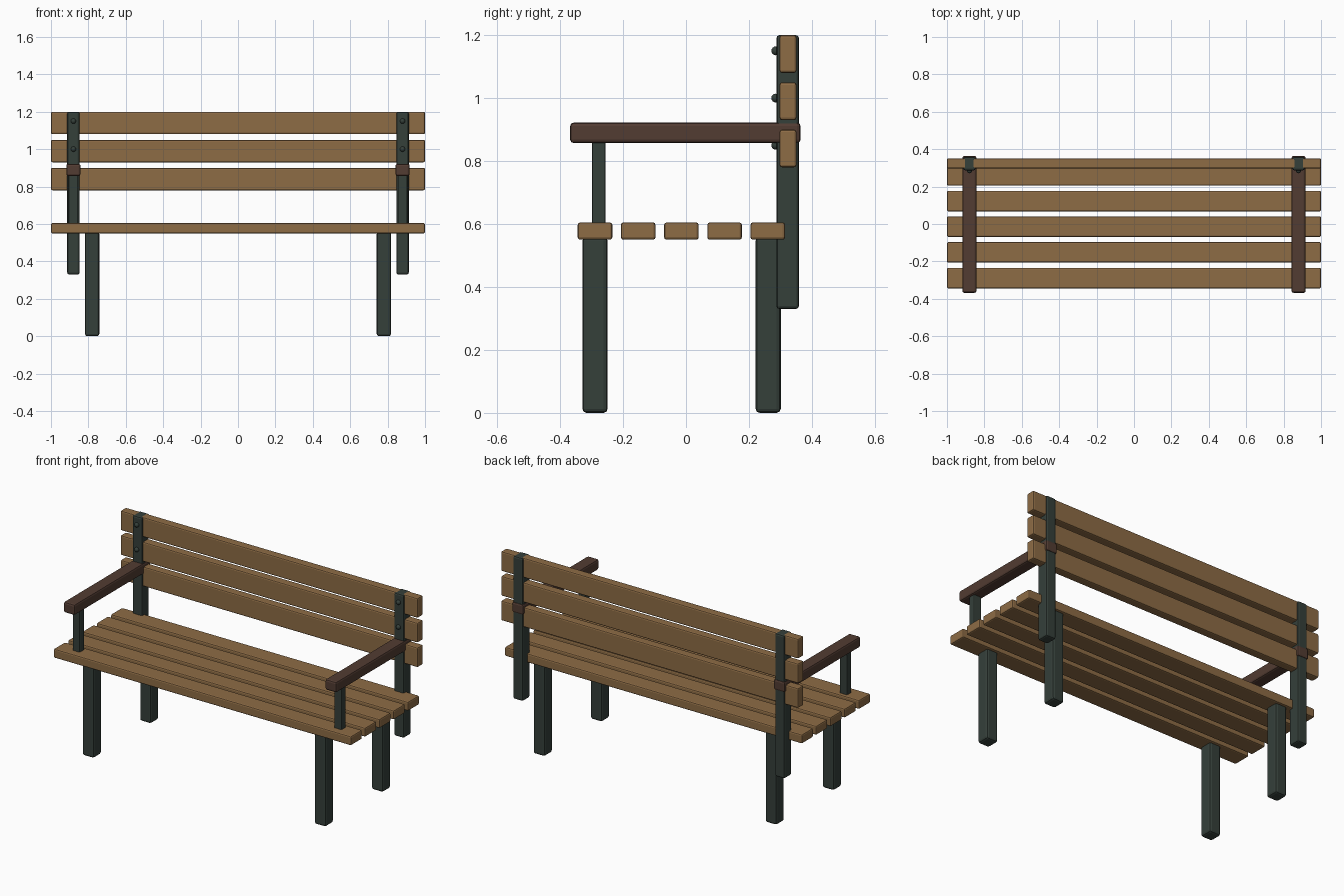
import bpy

if "Cube" in bpy.data.objects:
    bpy.data.objects.remove(bpy.data.objects["Cube"])


def material(name, color):
    m = bpy.data.materials.new(name)
    m.diffuse_color = (*color, 1)
    m.use_nodes = True
    m.node_tree.nodes["Principled BSDF"].inputs["Base Color"].default_value = m.diffuse_color
    return m


WOOD = material("light_wood", (0.27, 0.15, 0.06))
DARK = material("dark_wood", (0.085, 0.045, 0.032))
IRON = material("green_iron", (0.035, 0.05, 0.042))


def smooth(o):
    bpy.ops.object.select_all(action='DESELECT')
    o.select_set(True)
    bpy.context.view_layer.objects.active = o
    bpy.ops.object.shade_smooth_by_angle()


def bar(name, x, y, z, mat, bevel):
    """Bevelled box from (min, max) ranges."""
    ranges = (x, y, z)
    bpy.ops.mesh.primitive_cube_add(size=1, location=[(a + b) / 2 for a, b in ranges])
    o = bpy.context.object
    o.name = name
    o.scale = [b - a for a, b in ranges]
    bpy.ops.object.transform_apply(location=False, rotation=False, scale=True)
    mod = o.modifiers.new("bevel", 'BEVEL')
    mod.width = bevel
    mod.segments = 2
    o.data.materials.append(mat)
    return o


def around(c, w):
    return (c - w / 2, c + w / 2)


# Seat slats
for i in range(5):
    bar(f"seat_slat_{i + 1}", (-1, 1), around(-0.289 + i * 0.1372, 0.11),
        (0.55, 0.605), WOOD, 0.008)

# Backrest slats
for i in range(3):
    bar(f"back_slat_{i + 1}", (-1, 1), (0.297, 0.351),
        around(0.84 + i * 0.15, 0.12), WOOD, 0.008)

for side, s in (("left", -1), ("right", 1)):
    # Legs
    for end, y in (("front", -0.289), ("back", 0.261)):
        bar(f"{end}_leg_{side}", around(s * 0.78, 0.077), around(y, 0.08),
            (0, 0.56), IRON, 0.013)
    # Back post
    bar(f"back_post_{side}", around(s * 0.88, 0.066), around(0.323, 0.072),
        (0.33, 1.2), IRON, 0.01)
    # Armrest and its support
    bar(f"armrest_{side}", around(s * 0.88, 0.076), (-0.368, 0.364),
        (0.857, 0.922), DARK, 0.011)
    bar(f"armrest_support_{side}", around(s * 0.88, 0.05), around(-0.277, 0.044),
        (0.58, 0.87), IRON, 0.006)
    # Round bolt heads on the post
    for i in range(3):
        bpy.ops.mesh.primitive_uv_sphere_add(
            segments=16, ring_count=8, radius=0.014,
            location=(s * 0.88, 0.285, 0.85 + i * 0.15))
        bolt = bpy.context.object
        bolt.name = f"bolt_{side}_{i + 1}"
        bolt.data.materials.append(IRON)
        smooth(bolt)
